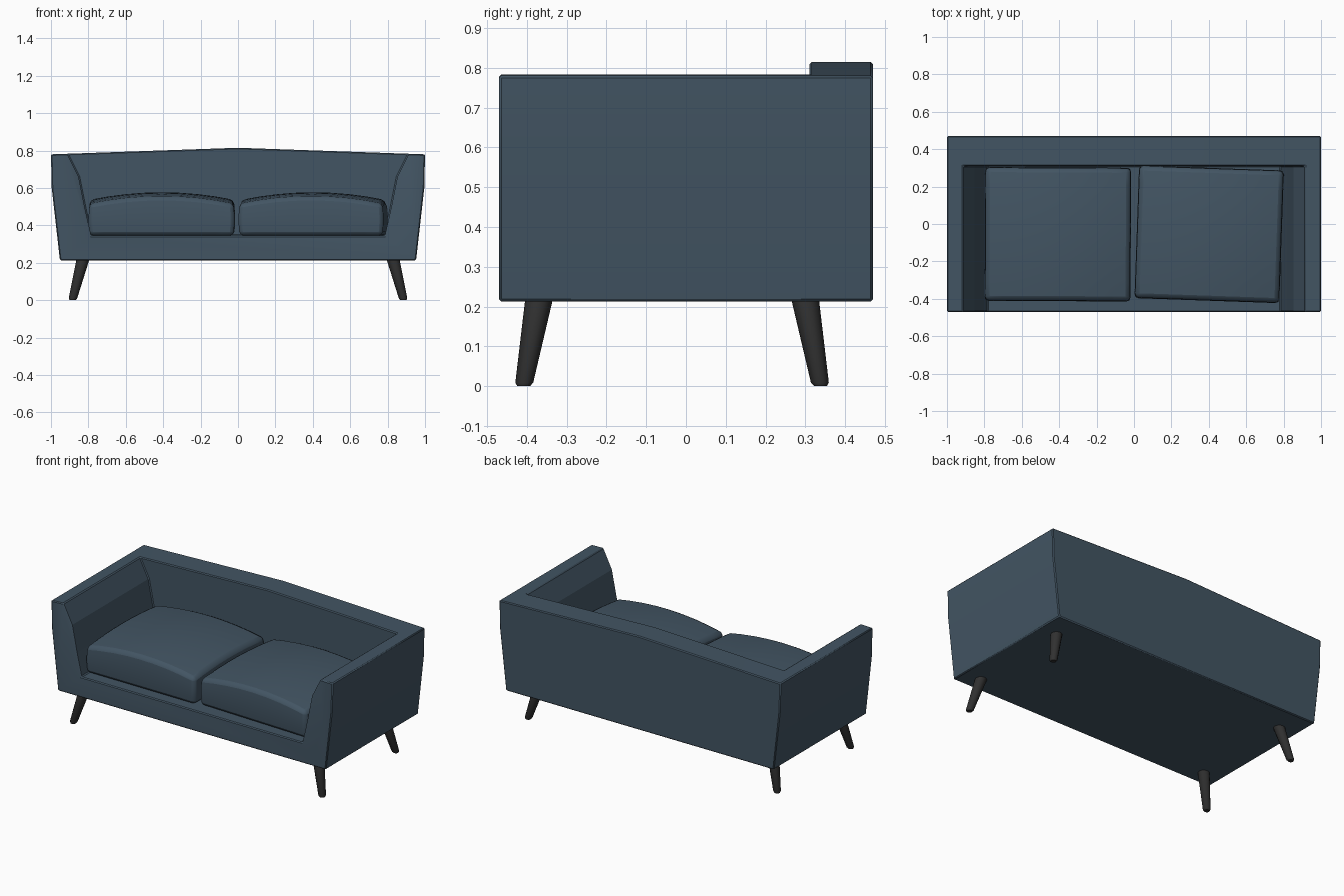
import bpy, bmesh, math

if "Cube" in bpy.data.objects:
    bpy.data.objects.remove(bpy.data.objects["Cube"])


def material(name, color):
    m = bpy.data.materials.new(name)
    m.diffuse_color = (*color, 1)
    m.use_nodes = True
    m.node_tree.nodes["Principled BSDF"].inputs["Base Color"].default_value = m.diffuse_color
    return m


fabric = material("blue_fabric", (0.055, 0.09, 0.125))
dark = material("dark_wood", (0.03, 0.03, 0.03))


def finish(name, bm, mat):
    bmesh.ops.recalc_face_normals(bm, faces=bm.faces[:])
    me = bpy.data.meshes.new(name)
    bm.to_mesh(me)
    bm.free()
    me.materials.append(mat)
    ob = bpy.data.objects.new(name, me)
    bpy.context.collection.objects.link(ob)
    return ob


def smooth(ob, angle):
    bpy.ops.object.select_all(action='DESELECT')
    ob.select_set(True)
    bpy.context.view_layer.objects.active = ob
    bpy.ops.object.shade_smooth_by_angle(angle=math.radians(angle))


def bevel(ob, width, segments, angle):
    b = ob.modifiers.new("soft_edges", 'BEVEL')
    b.width, b.segments = width, segments
    b.limit_method, b.angle_limit = 'ANGLE', math.radians(angle)


def prism(name, half, y0, y1, mat):
    """Extrude a mirrored x-z half profile (bottom to top) along y."""
    pts = half + [(-x, z) for x, z in reversed(half) if x > 0]
    bm = bmesh.new()
    face = bm.faces.new([bm.verts.new((x, y0, z)) for x, z in pts])
    ext = bmesh.ops.extrude_face_region(bm, geom=[face])["geom"]
    for v in ext:
        if isinstance(v, bmesh.types.BMVert):
            v.co.y = y1
    return finish(name, bm, mat)


# Upholstered shell: flared block with the seat well cut out
body = prism("sofa_body", [(0.952, 0.213), (0.996, 0.6), (1.0, 0.78), (0, 0.815)],
             -0.47, 0.47, fabric)
well = prism("seat_well_cutter", [(0.785, 0.345), (0.818, 0.49), (0.852, 0.66),
                                  (0.91, 0.775), (0.96, 0.9)], -0.7, 0.31, fabric)
well.hide_render = True
well.hide_viewport = True
cut = body.modifiers.new("seat_well", 'BOOLEAN')
cut.object, cut.operation, cut.solver = well, 'DIFFERENCE', 'EXACT'
bevel(body, 0.024, 1, 35)
smooth(body, 50)


# Seat cushions with crowned tops
def cushion(name, cx, cy, sx, sy, turn):
    bm = bmesh.new()
    bmesh.ops.create_cube(bm, size=2)
    bmesh.ops.subdivide_edges(bm, edges=bm.edges[:], cuts=7, use_grid_fill=True)
    for v in bm.verts:
        u, w, t = v.co
        side = 0.006 * (1 - t * t)
        x = u * (sx / 2 - 0.006 + side)
        y = w * (sy / 2 - 0.006 + side)
        crown = 0.04 * (1 - u * u) + 0.022 * (1 - w * w)
        z = 0.345 + (t + 1) / 2 * (0.17 + crown)
        v.co = (x, y, z)
    ob = finish(name, bm, fabric)
    ob.location = (cx, cy, 0)
    ob.rotation_euler.z = math.radians(turn)
    bevel(ob, 0.03, 2, 45)
    smooth(ob, 50)


cushion("left_seat_cushion", -0.407, -0.055, 0.78, 0.715, -0.3)
cushion("right_seat_cushion", 0.402, -0.055, 0.775, 0.71, -2)


# Splayed tapered legs
def leg(name, top, foot):
    bm = bmesh.new()
    n, rings = 12, []
    for z, r in [(0, 0.016), (0.009, 0.0225), (0.24, 0.036)]:
        k = z / 0.215
        cx = foot[0] + (top[0] - foot[0]) * k
        cy = foot[1] + (top[1] - foot[1]) * k
        rings.append([bm.verts.new((cx + r * math.cos(2 * math.pi * i / n),
                                    cy + r * math.sin(2 * math.pi * i / n), z))
                      for i in range(n)])
    for a, b in zip(rings, rings[1:]):
        for i in range(n):
            j = (i + 1) % n
            bm.faces.new((a[i], a[j], b[j], b[i]))
    bm.faces.new(rings[0])
    bm.faces.new(rings[-1])
    smooth(finish(name, bm, dark), 40)


for side, s in (("left", -1), ("right", 1)):
    leg(f"front_{side}_leg", (s * 0.83, -0.37), (s * 0.885, -0.408))
    leg(f"back_{side}_leg", (s * 0.83, 0.3), (s * 0.885, 0.338))
